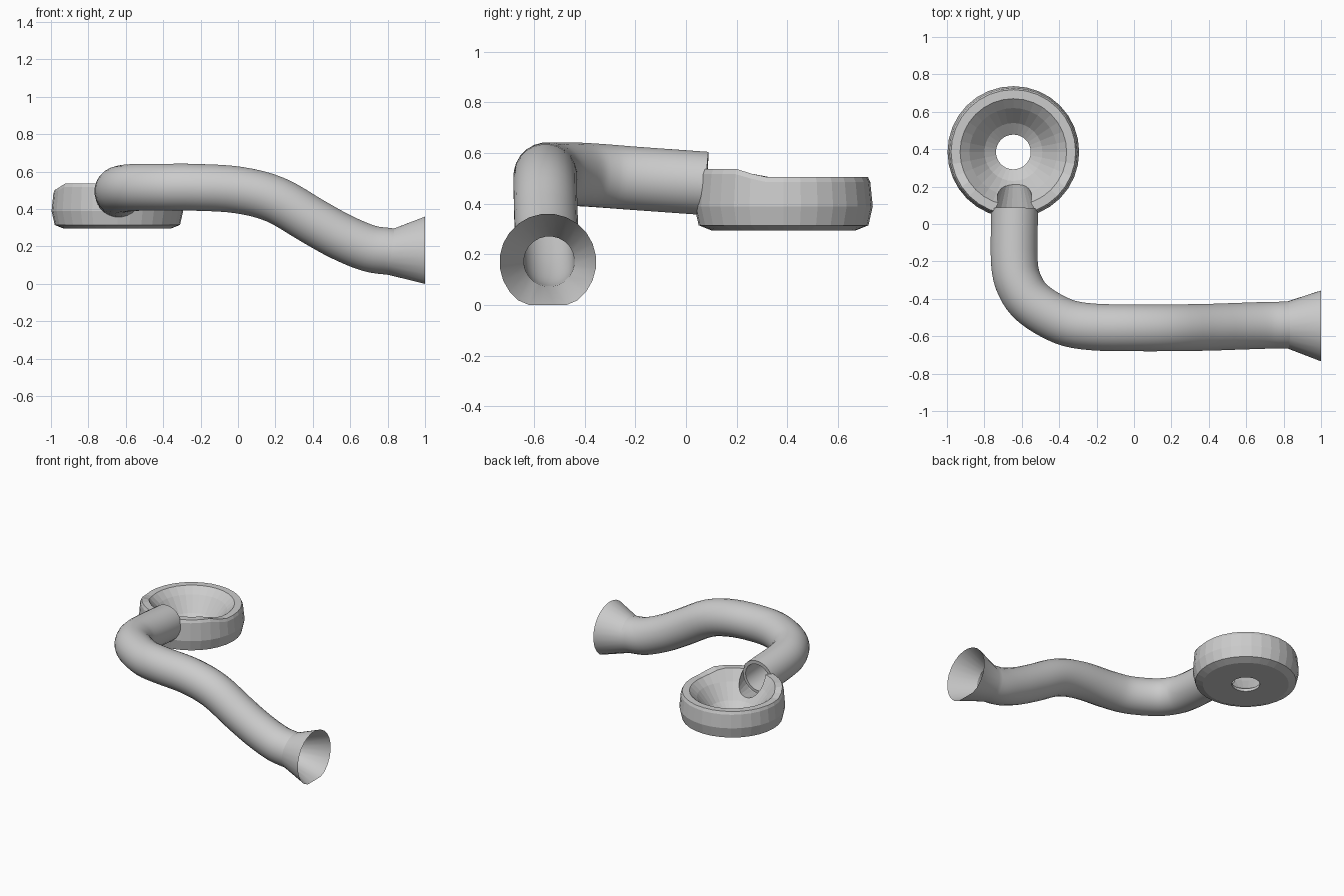
import bpy, bmesh, math
from mathutils import Vector

if "Cube" in bpy.data.objects:
    bpy.data.objects.remove(bpy.data.objects["Cube"], do_unlink=True)

grey = bpy.data.materials.new("light grey")
grey.use_nodes = True
grey.diffuse_color = (0.6, 0.6, 0.6, 1)
grey.node_tree.nodes["Principled BSDF"].inputs["Base Color"].default_value = (0.6, 0.6, 0.6, 1)


def make_object(name, rings, closed=False):
    """Skin a list of equal rings into an object."""
    bm = bmesh.new()
    loops = [[bm.verts.new(p) for p in ring] for ring in rings]
    n = len(loops[0])
    pairs = list(zip(loops, loops[1:]))
    if closed:
        pairs.append((loops[-1], loops[0]))
    for a, b in pairs:
        for i in range(n):
            j = (i + 1) % n
            bm.faces.new((a[i], a[j], b[j], b[i]))
    if not closed:
        bm.faces.new(loops[0])
        bm.faces.new(loops[-1])
    bmesh.ops.recalc_face_normals(bm, faces=bm.faces)
    mesh = bpy.data.meshes.new(name)
    bm.to_mesh(mesh)
    bm.free()
    obj = bpy.data.objects.new(name, mesh)
    mesh.materials.append(grey)
    bpy.context.collection.objects.link(obj)
    return obj


def smooth_path(points, steps):
    """Catmull-Rom curve through the points."""
    pts = [2 * points[0] - points[1]] + points + [2 * points[-1] - points[-2]]
    path = []
    for a, b, c, d in zip(pts, pts[1:], pts[2:], pts[3:]):
        for s in range(steps):
            t = s / steps
            path.append(0.5 * (2 * b + (c - a) * t + (2 * a - 5 * b + 4 * c - d) * t ** 2
                               + (3 * b - a - 3 * c + d) * t ** 3))
    return path + [points[-1]]


def ring(center, tangent, radius, sides=24):
    side = tangent.cross(Vector((0, 0, 1))).normalized()
    up = side.cross(tangent).normalized()
    out = []
    for i in range(sides):
        a = math.tau * (i + 0.5) / sides
        p = center + radius * (math.cos(a) * side + math.sin(a) * up)
        p.z = max(p.z, 0)  # the mouth rests flat on the floor
        out.append(p)
    return out


# Bent pipe with a flared mouth, hollow with a thin wall
bends = [Vector(p) for p in (
    (0.82, -0.54, 0.172), (0.7, -0.542, 0.19), (0.55, -0.547, 0.252), (0.4, -0.552, 0.335),
    (0.2, -0.555, 0.45), (0, -0.555, 0.502), (-0.225, -0.55, 0.516), (-0.38, -0.52, 0.517),
    (-0.535, -0.43, 0.516), (-0.61, -0.33, 0.51), (-0.64, -0.2, 0.5), (-0.638, 0.08, 0.48))]
path = smooth_path(bends, 4)
mouth = ring(Vector((1, -0.545, 0.17)), Vector((-1, 0, 0)), 0.191)
outer, inner = [], []
for i, p in enumerate(path):
    tangent = path[min(i + 1, len(path) - 1)] - path[max(i - 1, 0)]
    outer.append(ring(p, tangent, 0.126))
    inner.append(ring(p, tangent, 0.1))
pipe = make_object("pipe", [mouth] + outer + inner[::-1], closed=True)

# Round bowl with a drain hole, its rim raised beside the pipe
cx, cy = -0.645, 0.385
profile = ((0.093, 0.295), (0.285, 0.295), (0.335, 0.315), (0.352, 0.39), (0.342, 0.485),
           (0.333, 0.505), (0.285, 0.505), (0.235, 0.46), (0.155, 0.36), (0.093, 0.315))
bowl_rings = []
for r, z in profile:
    loop = []
    for i in range(32):
        a = math.tau * i / 32
        y = cy + r * math.sin(a)
        rise = min(max((0.3 - y) / 0.1, 0), 1) * 0.032 if z > 0.48 else 0
        loop.append(Vector((cx + r * math.cos(a), y, z + rise)))
    bowl_rings.append(loop)
bowl = make_object("bowl", bowl_rings, closed=True)

# Tapered channel leading from the pipe into the bowl
along = Vector((0, 1, 0))
cutter = make_object("channel_cutter", [
    ring(Vector((-0.638, y, z)), along, r)
    for y, z, r in ((-0.02, 0.485, 0.12), (0.08, 0.48, 0.12), (0.3, 0.44, 0.04))])
cutter.hide_render = True
cut = bowl.modifiers.new("channel", 'BOOLEAN')
cut.operation = 'DIFFERENCE'
cut.solver = 'EXACT'
cut.object = cutter
bpy.context.view_layer.objects.active = bowl
bowl.select_set(True)
bpy.ops.object.modifier_apply(modifier="channel")
bpy.data.objects.remove(cutter, do_unlink=True)

# Smooth pipe, faceted bowl
bpy.ops.object.select_all(action='DESELECT')
pipe.select_set(True)
bpy.context.view_layer.objects.active = pipe
bpy.ops.object.shade_smooth_by_angle(angle=math.radians(20))
